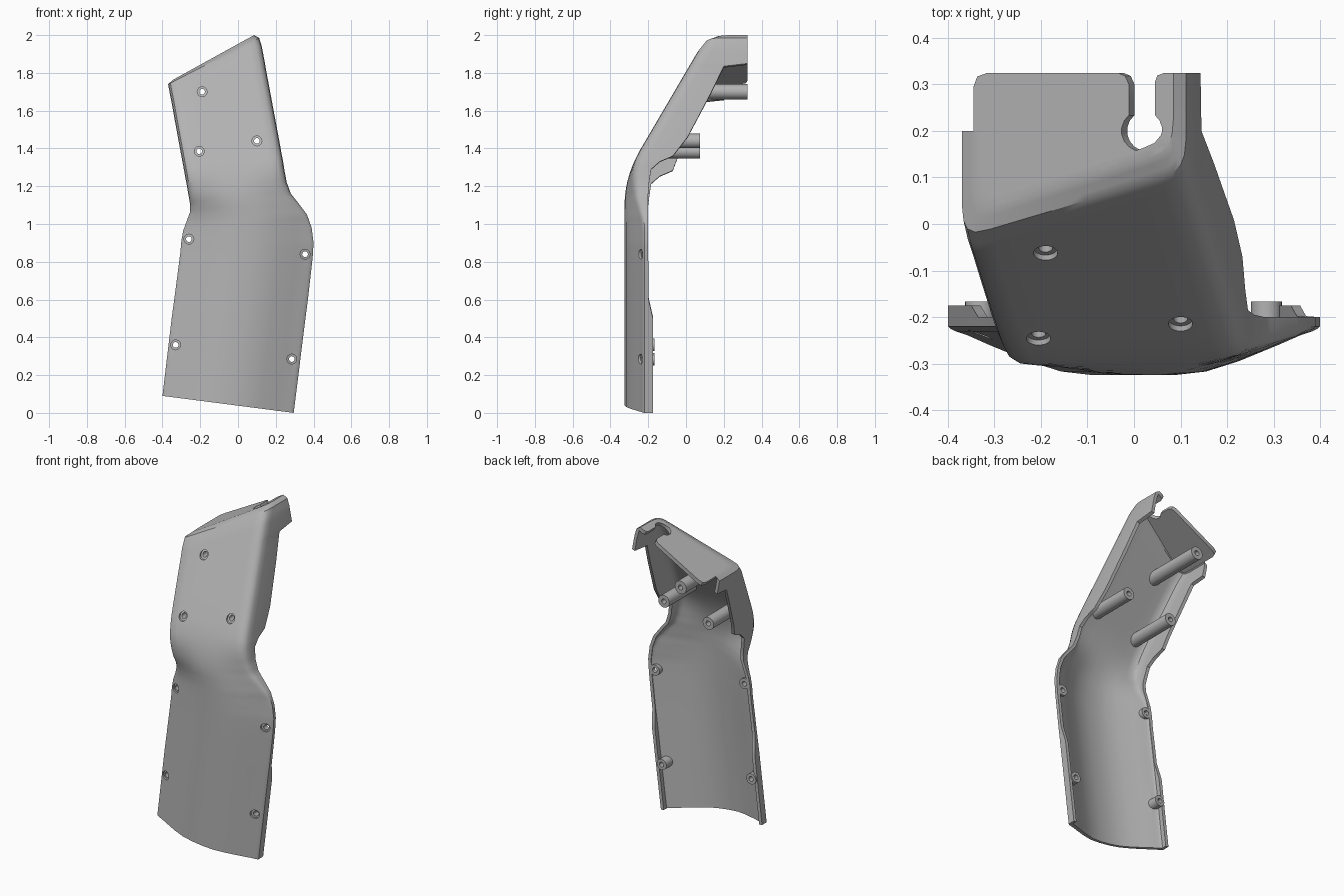
import bpy, bmesh, math
from mathutils import Vector
from mathutils.bvhtree import BVHTree

if "Cube" in bpy.data.objects:
    bpy.data.objects.remove(bpy.data.objects["Cube"], do_unlink=True)

grey = bpy.data.materials.new("plain grey")
grey.use_nodes = True
grey.diffuse_color = (0.45, 0.45, 0.45, 1)
grey.node_tree.nodes["Principled BSDF"].inputs["Base Color"].default_value = grey.diffuse_color


def finish(bm, name):
    bmesh.ops.recalc_face_normals(bm, faces=bm.faces)
    mesh = bpy.data.meshes.new(name)
    bm.to_mesh(mesh)
    bm.free()
    mesh.materials.append(grey)
    obj = bpy.data.objects.new(name, mesh)
    bpy.context.collection.objects.link(obj)
    return obj


def activate(obj):
    bpy.ops.object.select_all(action='DESELECT')
    obj.select_set(True)
    bpy.context.view_layer.objects.active = obj


def smooth(obj):
    activate(obj)
    bpy.ops.object.shade_smooth_by_angle(angle=math.radians(32))


def bridge(bm, a, b):
    for i in range(len(a)):
        j = (i + 1) % len(a)
        bm.faces.new((a[i], a[j], b[j], b[i]))


def spine(z):
    """Front profile: upright below, leaning back above, with a soft bend."""
    t, h, slope = z - 1.252, 0.15, 0.586
    if t < -h:
        return -0.325
    return -0.325 + (slope * t if t > h else slope * (t + h) ** 2 / (4 * h))


# Half section from edge to middle: width fraction, lower depth, upper depth
HALF = [(1, .105, .07), (.985, .1, .035), (.95, .094, .015), (.88, .086, .003),
        (.75, .066, 0), (.5, .03, 0), (.3, .008, 0), (.1, 0, 0)]
SECTION = [(-u, a, b) for u, a, b in HALF] + HALF[::-1]

# Stations: one edge x, z, rim y; other edge x, z, rim y; fillet setback
ROWS = [
    (-.40, .09, -.175, .295, 0, -.175, 0),
    (-.35, .51, -.175, .357, .50, -.175, 0),
    (-.335, .62, -.2, .37, .60, -.198, 0),
    (-.305, .85, -.2, .395, .82, -.2, 0),
    (-.30, .91, -.2, .40, .90, -.2, 0),
    (-.29, .965, -.2, .39, .98, -.2, 0),
    (-.27, 1.02, -.2, .365, 1.05, -.2, 0),
    (-.255, 1.06, -.2, .32, 1.11, -.2, 0),
    (-.253, 1.10, -.2, .28, 1.16, -.2, 0),
    (-.26, 1.14, -.195, .258, 1.22, -.195, 0),
    (-.272, 1.21, -.185, .245, 1.29, -.185, 0),
    (-.28, 1.25, -.14, .239, 1.33, -.14, 0),
    (-.285, 1.28, -.07, .233, 1.36, -.07, 0),
    (-.30, 1.36, -.04, .215, 1.46, .008, 0),
    (-.335, 1.55, .055, .172, 1.69, .13, 0),
    (-.352, 1.645, .105, .145, 1.835, .2, 0),
    (-.354, 1.655, .2, .143, 1.85, .325, 0),
    (-.361, 1.69, .2, .126, 1.94, .325, 0),
    (-.37, 1.74, .2, .112, 1.985, .325, .01),
    (-.345, 1.763, .2, .085, 2.0, .325, .046),
]


def section(row):
    """Closed outline of the wall at one station, outer side first."""
    xl, zl, yl, xr, zr, yr, push = row
    a, b = Vector((xl, 0, zl)), Vector((xr, 0, zr))
    mid, half = (a + b) / 2, (b - a) / 2
    t = max(0, min(1, (mid.z - 0.95) / 0.38))
    t = t * t * (3 - 2 * t)
    thick = .017 + .008 * t
    outlines = []
    for shrink, inset in ((1, 0), (1 - .02 / half.length, thick)):
        pts = []
        for u, low, up in SECTION:
            p = mid + half * u * shrink
            p.y = spine(p.z) + push + low + (up - low) * t + inset
            pts.append(p)
        first, last = pts[0].copy(), pts[-1].copy()
        first.y, last.y = yl, yr
        outlines.append([first] + pts + [last])
    return outlines[0], outlines[1]


# Main shell
STEPS = 3
rows = []
for r0, r1 in zip(ROWS, ROWS[1:]):
    for k in range(STEPS):
        rows.append([p + (q - p) * k / STEPS for p, q in zip(r0, r1)])
rows.append(ROWS[-1])

bm = bmesh.new()
loops = []
for row in rows:
    outer, inner = section(row)
    loops.append([bm.verts.new(p) for p in outer + inner[::-1]])
for a, b in zip(loops, loops[1:]):
    bridge(bm, a, b)
for loop in (loops[0], loops[-1]):
    m = len(loop)
    for i in range(m // 2 - 1):
        bm.faces.new((loop[i], loop[i + 1], loop[m - 2 - i], loop[m - 1 - i]))
bm.normal_update()
tree = BVHTree.FromBMesh(bm)
shell = finish(bm, "shell")


def front_y(x, z):
    hit = tree.ray_cast(Vector((x, -2, z)), Vector((0, 1, 0)))[0]
    return hit.y if hit else spine(z) + .1


def ring(bm, x, z, radius, depth, n=24):
    """Ring of vertices; depth maps x, z to y."""
    verts = []
    for i in range(n):
        ang = 2 * math.pi * i / n
        px, pz = x + radius * math.cos(ang), z + radius * math.sin(ang)
        verts.append(bm.verts.new((px, depth(px, pz), pz)))
    return verts


# Screw posts: x, z, back end, radius
POSTS = {
    "upper_post_outer": (-.19, 1.70, .325, .04),
    "upper_post_left": (.10, 1.44, .075, .038),
    "upper_post_right": (-.205, 1.385, .075, .038),
    "rim_post_upper_right": (-.26, .92, -.2, .033),
    "rim_post_upper_left": (.355, .84, -.2, .033),
    "rim_post_lower_right": (-.33, .36, -.167, .033),
    "rim_post_lower_left": (.285, .285, -.167, .033),
}
cut = bmesh.new()
for name, (x, z, end, radius) in POSTS.items():
    bm = bmesh.new()

    def seat(px, pz):
        return front_y(px, pz) + .011

    def back(px, pz):
        return end

    rings = [ring(bm, x, z, .015, seat), ring(bm, x, z, radius, seat),
             ring(bm, x, z, radius, back), ring(bm, x, z, .015, back)]
    for i in range(4):
        bridge(bm, rings[i], rings[(i + 1) % 4])
    smooth(finish(bm, name))

    # Matching screw opening in the shell
    y = front_y(x, z)
    near = ring(cut, x, z, .026, lambda px, pz: y - .06)
    far = ring(cut, x, z, .026, lambda px, pz: y + .055)
    bridge(cut, near, far)
    cut.faces.new(near)
    cut.faces.new(far)

cutter = finish(cut, "screw_cutter")
cutter.hide_render = True
mod = shell.modifiers.new("screw_holes", 'BOOLEAN')
mod.operation, mod.solver, mod.object = 'DIFFERENCE', 'EXACT', cutter
activate(shell)
bpy.ops.object.modifier_apply(modifier=mod.name)
bpy.data.objects.remove(cutter, do_unlink=True)
smooth(shell)

# Top wall with a keyhole slot open to the back
front = section(ROWS[-1])[0]
start, run = front[0], front[-1] - front[0]
slot = [(.065, .325), (.05, .319), (.045, .305), (.045, .245)]
for i in range(15):
    ang = math.radians(50 - 20 * i)
    slot.append((.017 + .044 * math.cos(ang), .2 + .044 * math.sin(ang)))
slot += [(-.011, .25), (-.011, .30), (-.019, .318), (-.035, .325),
         (-.315, .325), (-.337, .317), (-.345, .295)]
outline = front + [Vector((x, y, start.z + (x - start.x) * run.z / run.x)) for x, y in slot]
down = Vector((run.z, 0, -run.x)).normalized() * .025
bm = bmesh.new()
top = [bm.verts.new(p) for p in outline]
under = [bm.verts.new(p + down) for p in outline]
bridge(bm, top, under)
bm.faces.new(top)
bm.faces.new(under)
smooth(finish(bm, "top_wall"))
